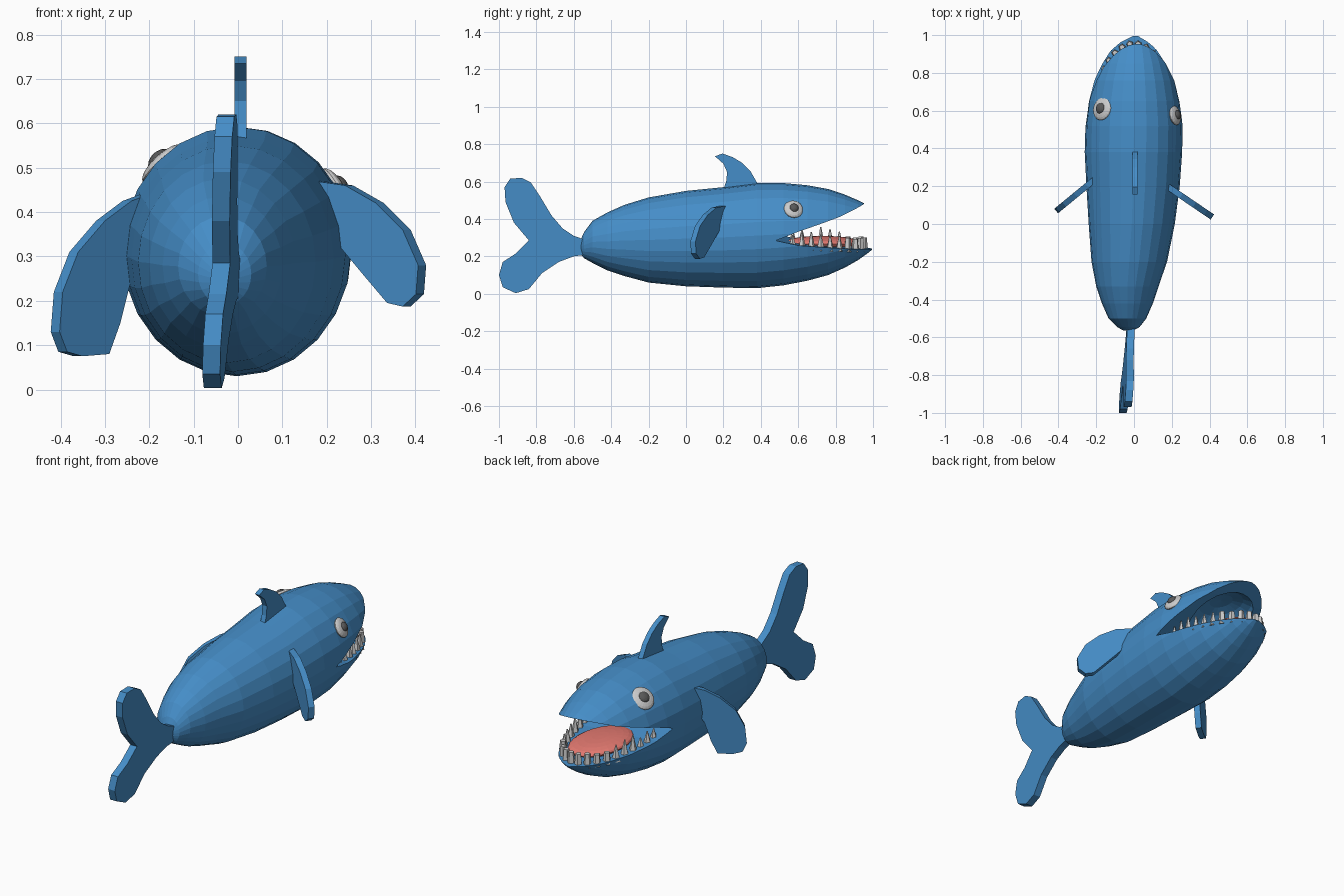
import bpy, bmesh, math, random
from mathutils import Vector, Matrix

if "Cube" in bpy.data.objects:
    bpy.data.objects.remove(bpy.data.objects["Cube"])

random.seed(4)

def material(name, rgb):
    m = bpy.data.materials.new(name)
    m.diffuse_color = (*rgb, 1)
    m.use_nodes = True
    m.node_tree.nodes["Principled BSDF"].inputs["Base Color"].default_value = m.diffuse_color
    return m

BLUE = material("blue", (0.06, 0.27, 0.58))
PINK = material("pink", (0.8, 0.2, 0.17))
DARK = material("dark_grey", (0.1, 0.1, 0.1))

def finish(name, bm, mat=None):
    bmesh.ops.recalc_face_normals(bm, faces=bm.faces)
    me = bpy.data.meshes.new(name)
    bm.to_mesh(me)
    bm.free()
    ob = bpy.data.objects.new(name, me)
    bpy.context.collection.objects.link(ob)
    if mat:
        me.materials.append(mat)
    return ob

def plate(name, outline, thickness, mat=None):
    """Closed plate from 3D outline points, thickened along one vector."""
    bm = bmesh.new()
    t = Vector(thickness) / 2
    a = [bm.verts.new(Vector(p) - t) for p in outline]
    b = [bm.verts.new(Vector(p) + t) for p in outline]
    n = len(a)
    bm.faces.new(a)
    bm.faces.new(b[::-1])
    for i in range(n):
        j = (i + 1) % n
        bm.faces.new((a[i], a[j], b[j], b[i]))
    return finish(name, bm, mat)

def ellipsoid(name, centre, radii, mat=None, rot=None, seg=20):
    bm = bmesh.new()
    m = Matrix.Translation(centre) @ (rot or Matrix()) @ Matrix.Diagonal((*radii, 1))
    bmesh.ops.create_uvsphere(bm, u_segments=seg, v_segments=seg // 2, radius=1, matrix=m)
    return finish(name, bm, mat)

# body: rings of (y, x centre, half width, bottom, top)
RINGS = [(-.565, -.03, .025, .215, .285), (-.545, -.03, .06, .19, .33),
         (-.5, -.035, .1, .165, .39), (-.42, -.035, .135, .125, .435),
         (-.33, -.035, .165, .095, .475), (-.2, -.025, .2, .06, .515),
         (0, -.012, .228, .04, .55), (.2, -.005, .247, .033, .57),
         (.38, -.003, .258, .03, .592), (.52, 0, .257, .045, .592),
         (.65, 0, .243, .07, .58), (.76, .002, .218, .1, .56),
         (.85, .004, .185, .14, .53), (.92, .006, .15, .18, .5),
         (.965, .008, .11, .212, .478), (.995, .01, .05, .235, .46)]
bm = bmesh.new()
SIDES = 24
loops = []
for y, cx, w, lo, hi in RINGS:
    loops.append([bm.verts.new((cx + w * math.cos(2 * math.pi * i / SIDES), y,
                  (lo + hi) / 2 + (hi - lo) / 2 * math.sin(2 * math.pi * i / SIDES)))
                  for i in range(SIDES)])
for a, b in zip(loops, loops[1:]):
    for i in range(SIDES):
        j = (i + 1) % SIDES
        bm.faces.new((a[i], a[j], b[j], b[i]))
bm.faces.new(loops[0])
bm.faces.new(loops[-1])
body = finish("body", bm, BLUE)

# open mouth: tilted wedge, then a hollow palate
tilt = lambda x: -.07 * (x - .1)
mouth = plate("mouth_cutter", [(0, y, z + tilt(0)) for y, z in
              [(.48, .295), (.6, .268), (.8, .25), (1.1, .225), (1.1, .55),
               (.95, .475), (.83, .42), (.7, .375), (.6, .342)]],
              (.8, 0, -.056), BLUE)
palate = ellipsoid("palate_cutter", (0, .7, .38), (.165, .23, .11), BLUE)
for cutter in (mouth, palate):
    mod = body.modifiers.new("cut", 'BOOLEAN')
    mod.operation = 'DIFFERENCE'
    mod.solver = 'EXACT'
    mod.object = cutter
    bpy.context.view_layer.objects.active = body
    bpy.ops.object.modifier_apply(modifier=mod.name)
    bpy.data.objects.remove(cutter)

# tongue
ellipsoid("tongue", (0, .73, .275), (.14, .2, .033), PINK,
          Matrix.Rotation(math.radians(4), 4, 'Y'), 24)

# teeth along the lower jaw: pointed at the sides, blunt in front
def tooth(name, x, y, z, r, h, tip):
    b = bmesh.new()
    m = Matrix.Translation((x, y, z + h / 2)) @ Matrix.Rotation(random.uniform(0, 1.5), 4, 'Z')
    bmesh.ops.create_cone(b, cap_ends=True, segments=5, radius1=r, radius2=tip, depth=h, matrix=m)
    finish(name, b)

ROW = [(.205, .57), (.202, .62), (.196, .67), (.186, .72), (.172, .77),
       (.155, .82), (.132, .865), (.1, .905), (.063, .935), (.022, .952)]
for side in (-1, 1):
    for k, (x, y) in enumerate(ROW):
        blunt = k >= 6
        tooth("tooth_%s_%d" % ("left" if side < 0 else "right", k), side * x, y,
              .23 + .06 * (.8 - y) + tilt(side * x), .021 if blunt else .024,
              random.uniform(.06, .075) if blunt else random.uniform(.065, .105),
              .015 if blunt else .003)

# tail fin, swept slightly to the left
TAIL = [(-.53, .285), (-.6, .31), (-.66, .35), (-.72, .42), (-.78, .52), (-.83, .595),
        (-.88, .62), (-.94, .615), (-.97, .57), (-.965, .49), (-.92, .38), (-.84, .285),
        (-.91, .215), (-.98, .17), (-1, .1), (-.98, .035), (-.91, .003), (-.84, .025),
        (-.77, .11), (-.68, .17), (-.6, .2), (-.53, .21)]
plate("tail_fin", [(-.015 + .075 * (y + .55) + .05 * (z - .3), y, z) for y, z in TAIL],
      (.04, 0, 0), BLUE)

# dorsal fin
plate("dorsal_fin", [(.006, y, z) for y, z in
      [(.155, .735), (.195, .75), (.25, .73), (.3, .7), (.345, .655), (.385, .585),
       (.36, .56), (.2, .56), (.215, .6), (.22, .65), (.2, .695)]], (.027, 0, 0), BLUE)

# side fins: upright plates swept back and outwards
RIGHT = [(.18, .47), (.25, .46), (.32, .42), (.38, .36), (.415, .28), (.41, .215),
         (.38, .187), (.345, .195), (.29, .26), (.24, .32), (.19, .38)]
LEFT = [(.21, .44), (.25, .425), (.31, .38), (.37, .31), (.405, .22), (.412, .13),
        (.395, .085), (.36, .075), (.3, .08), (.275, .15), (.25, .25), (.21, .33)]
plate("right_fin", [(x, .19 - .68 * (x - .19), z) for x, z in RIGHT], (.018, .027, 0), BLUE)
plate("left_fin", [(-x, .21 - .82 * (x - .24), z) for x, z in LEFT], (-.02, .024, 0), BLUE)

# eyes: flat discs with a dark bead
for name, pos, normal, r in (("right", (.217, .575, .452), (.85, .2, .48), .052),
                             ("left", (-.168, .61, .508), (-.66, .2, .72), .062)):
    n = Vector(normal).normalized()
    rot = n.to_track_quat('Z', 'Y').to_matrix().to_4x4()
    ellipsoid(name + "_eye", Vector(pos), (r, r, .02), None, rot)
    ellipsoid(name + "_pupil", Vector(pos) + n * .014, (r * .48, r * .48, .018), DARK, rot, 16)
